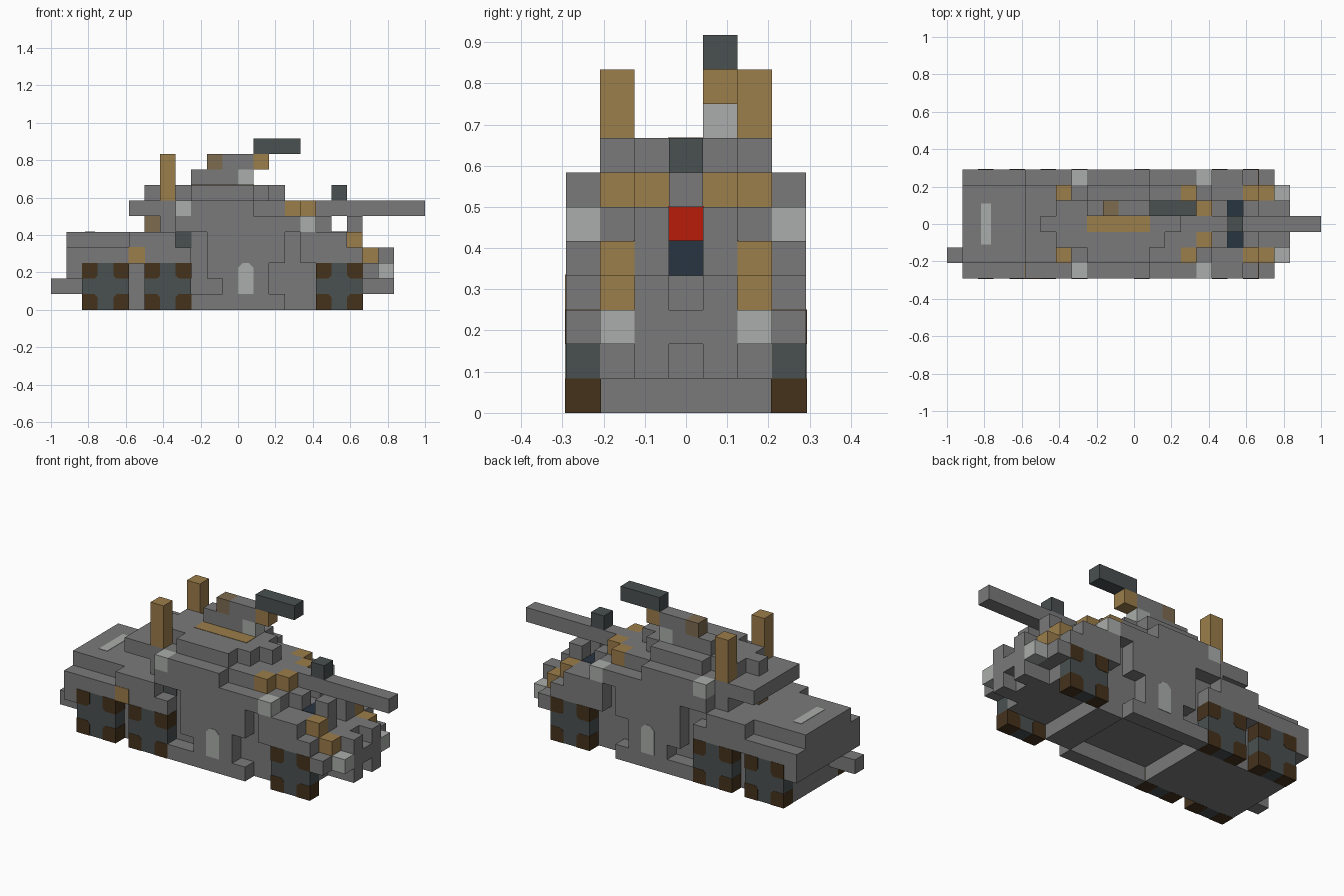
import bpy, bmesh

cube = bpy.data.objects.get("Cube")
if cube:
    bpy.data.objects.remove(cube, do_unlink=True)

U = 1 / 12      # one block
GROW = 0.002    # accents stand just proud of the hull


def material(name, rgb):
    m = bpy.data.materials.new(name)
    m.use_nodes = True
    m.diffuse_color = (*rgb, 1)
    m.node_tree.nodes["Principled BSDF"].inputs["Base Color"].default_value = (*rgb, 1)
    return m


GREY = material("hull grey", (0.195, 0.195, 0.195))
LIGHT = material("light grey", (0.4, 0.42, 0.405))
DARK = material("dark steel", (0.067, 0.08, 0.08))
TAN = material("tan", (0.33, 0.205, 0.07))
DULL = material("dull tan", (0.205, 0.145, 0.08))
BROWN = material("dark brown", (0.06, 0.032, 0.012))
BLUE = material("glass blue", (0.022, 0.035, 0.054))
RED = material("red", (0.48, 0.012, 0.003))


def prism(name, mat, profile, y0, y1):
    """Extrude an x-z outline, given in blocks, from y0 to y1."""
    bm = bmesh.new()
    verts = [bm.verts.new((x * U - 1, (y0 - 3.5) * U, z * U)) for x, z in profile]
    face = bm.faces.new(verts)
    out = bmesh.ops.extrude_face_region(bm, geom=[face])
    moved = [v for v in out["geom"] if isinstance(v, bmesh.types.BMVert)]
    bmesh.ops.translate(bm, vec=(0, (y1 - y0) * U, 0), verts=moved)
    bmesh.ops.recalc_face_normals(bm, faces=bm.faces)
    mesh = bpy.data.meshes.new(name)
    bm.to_mesh(mesh)
    bm.free()
    mesh.materials.append(mat)
    ob = bpy.data.objects.new(name, mesh)
    bpy.context.scene.collection.objects.link(ob)


def box(name, mat, x, y, z, grow=0.0):
    g = grow / U
    (x0, x1), (z0, z1) = x, z
    prism(name, mat, [(x0 - g, z0 - g), (x1 + g, z0 - g), (x1 + g, z1 + g), (x0 - g, z1 + g)],
          y[0] - g, y[1] + g)


def pair(name, mat, x, y, z, grow=0.0):
    box("right_" + name, mat, x, y, z, grow)
    box("left_" + name, mat, x, (7 - y[1], 7 - y[0]), z, grow)


# Hull core, with an open bay under the middle
box("rear_underside", GREY, (2, 9), (1, 6), (0, 1))
box("front_underside", GREY, (15, 17), (1, 6), (0, 1))
pair("running_board", GREY, (9, 15), (0, 1), (0, 1))
box("lower_hull", GREY, (2, 20), (1, 6), (1, 2))
box("middle_hull", GREY, (1, 21), (1, 6), (2, 3))
box("upper_hull", GREY, (1, 20), (1, 6), (3, 4))
box("deck", GREY, (1, 18), (1, 6), (4, 5))
box("rear_deck_marking", LIGHT, (2.2, 2.8), (2.2, 4.8), (4.9, 5), GROW)
box("exhaust_pipe", GREY, (0, 2), (1, 2), (1, 2))

# Nose, grille and windscreen
pair("bumper", GREY, (20, 22), (2, 3), (1, 2))
box("bumper_middle", GREY, (20, 21), (3, 4), (1, 2))
pair("grille_post", GREY, (20, 22), (2, 3), (2, 4))
box("grille_bar", GREY, (21, 22), (3, 4), (2, 3))
box("nose_top", GREY, (20, 21), (3, 4), (3, 4))
pair("headlight", LIGHT, (21, 22), (1, 2), (2, 3))
pair("front_fender_block", TAN, (20, 21), (1, 2), (3, 4))
pair("rear_fender_block", TAN, (19, 20), (1, 2), (4, 5))
pair("windscreen_guard", GREY, (19, 20), (2, 3), (4, 6))
pair("windscreen_side", GREY, (18, 19), (1, 2), (4, 5))
box("windscreen", BLUE, (18, 19), (2, 5), (4, 5), GROW)

# Side arches, stepping down towards the nose
for name, x, z in (("rear_fender", (1, 2), (2, 3)), ("rear_arch", (1, 9), (3, 4)),
                   ("rear_shoulder", (5, 8), (4, 5)), ("front_shoulder", (16, 19), (4, 5)),
                   ("front_arch", (16, 20), (3, 4)), ("front_fender", (20, 21), (2, 3))):
    pair(name, GREY, x, (0, 1), z)
box("side_crate", TAN, (5, 6), (0, 1), (3, 4), GROW)
box("side_vent", DARK, (8, 9), (1, 2), (4, 5), GROW)

# Stepped door panels
for k, (a, b) in enumerate(((11, 14), (10, 14), (10, 15), (10, 15), (8, 16), (9, 13)), 1):
    pair(f"door_panel_{k}", GREY, (a, b), (0, 1), (k, k + 1))
pair("rear_lamp", LIGHT, (8, 9), (0, 1), (6, 7))
pair("front_lamp", LIGHT, (16, 17), (0, 1), (5, 6))
step = [(12, 1), (13, 1), (13, 2.7), (12.7, 3), (12.3, 3), (12, 2.7)]
prism("right_door_step", LIGHT, step, -0.03, 1)
prism("left_door_step", LIGHT, step, 6, 7.03)

# Square wheels with brown corners
for axle, x in (("rear", 2), ("middle", 6), ("front", 17)):
    pair(axle + "_wheel", DARK, (x, x + 3), (0, 1), (0, 3))
    for sx in (-1, 1):
        for sz in (-1, 1):
            shape = [(1.51, 1.51), (0.5, 1.51), (0.5, 0.7), (0.7, 0.5), (1.51, 0.5)]
            outline = [(x + 1.5 + sx * a, 1.5 + sz * b) for a, b in shape]
            for side, y in (("right", 0), ("left", 6)):
                prism(f"{side}_{axle}_wheel_corner", BROWN, outline, y - 0.02, y + 1.02)

# Cabin and turret layers
box("cabin", GREY, (7, 17), (1, 6), (5, 6))
pair("cabin_front", GREY, (17, 18), (2, 3), (5, 6))
box("cabin_rear_hatch", DULL, (6, 7), (3, 4), (5, 6))
box("red_lamp", RED, (16.9, 17), (3, 4), (5, 6), GROW)
box("turret_base", GREY, (5, 15), (1, 6), (6, 7))
box("turret_front", GREY, (15, 16), (2, 5), (6, 7))
pair("outer_turret_block", TAN, (15, 16), (1, 2), (6, 7))
pair("inner_turret_block", TAN, (16, 17), (2, 3), (6, 7))
box("gun_barrel", GREY, (16, 24), (3, 4), (6, 7))
box("gun_sight", DARK, (18, 19), (3, 4), (7, 8))
box("turret_roof_wide", GREY, (9, 13), (1, 6), (7, 8))
box("turret_roof_middle", GREY, (7, 14), (2, 5), (7, 8))
box("turret_roof_ridge", GREY, (6, 15), (3, 4), (7, 8))
box("roof_stripe", TAN, (9, 13), (3, 4), (7.9, 8), GROW)
pair("roof_post", TAN, (7, 8), (1, 2), (7, 10))

# Roof gun
box("roof_gun_base", GREY, (9, 12), (4, 5), (8, 9))
box("roof_gun_lamp", LIGHT, (12, 13), (4, 5), (8, 9))
box("roof_gun_stock", DULL, (10, 11), (4, 5), (9, 10))
box("roof_gun_body", GREY, (11, 13), (4, 5), (9, 10))
box("roof_gun_grip", TAN, (13, 14), (4, 5), (9, 10))
box("roof_gun_barrel", DARK, (13, 16), (4, 5), (10, 11))
